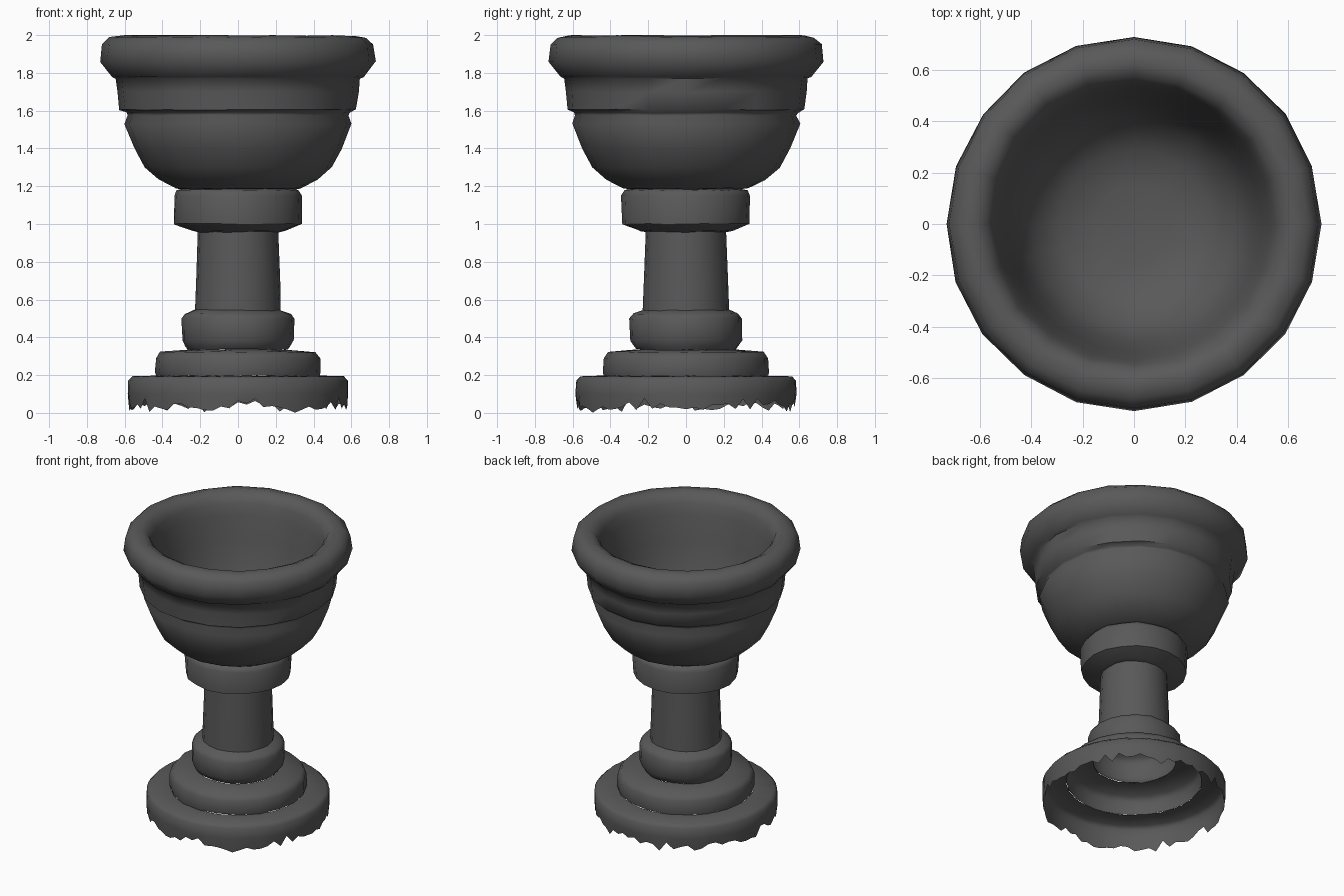
import bpy, bmesh, math, random

if "Cube" in bpy.data.objects:
    bpy.data.objects.remove(bpy.data.objects["Cube"])

random.seed(4)
stone = bpy.data.materials.new("dark grey stone")
stone.diffuse_color = (0.1, 0.1, 0.1, 1)
stone.use_nodes = True
stone.node_tree.nodes["Principled BSDF"].inputs["Base Color"].default_value = stone.diffuse_color


def lathe(name, profile, sides=20, jitter=0.004, jagged=()):
    """Spin (radius, z) points, outside bottom to top; rows in jagged get a ragged z."""
    bm = bmesh.new()
    ragged = [random.uniform(0.01, 0.05) + random.choice((0, 0, 0.03, -0.01))
              for _ in range(sides)]
    rows = []
    for i, (r, z) in enumerate(profile):
        if r == 0:
            rows.append([bm.verts.new((0, 0, z))] * sides)
            continue
        row = []
        for k in range(sides):
            a = math.tau * k / sides
            rr = r + random.uniform(-jitter, jitter)
            zz = ragged[k] if i in jagged else z + random.uniform(-jitter, jitter)
            row.append(bm.verts.new((rr * math.cos(a), rr * math.sin(a), zz)))
        rows.append(row)
    for lo, hi in zip(rows, rows[1:]):
        for k in range(sides):
            n = (k + 1) % sides
            quad = list(dict.fromkeys((lo[k], lo[n], hi[n], hi[k])))
            bm.faces.new(quad)
    me = bpy.data.meshes.new(name)
    bm.to_mesh(me)
    bm.free()
    me.materials.append(stone)
    ob = bpy.data.objects.new(name, me)
    bpy.context.collection.objects.link(ob)
    bpy.ops.object.select_all(action='DESELECT')
    ob.select_set(True)
    bpy.context.view_layer.objects.active = ob
    bpy.ops.object.shade_smooth_by_angle(angle=math.radians(60))
    return ob


# Foot: thin open shell with a ragged lower edge
lathe("foot", [(0.578, 0.03), (0.584, 0.10), (0.582, 0.17), (0.56, 0.193),
               (0.43, 0.196)], sides=80, jitter=0.002, jagged=(0,))

# Second step of the base, hollow below
lathe("base_step", [(0.434, 0.196), (0.438, 0.215), (0.436, 0.29), (0.41, 0.322),
                    (0.262, 0.335)], jitter=0.003)

# Collar under the stem
lathe("lower_collar", [(0.262, 0.335), (0.275, 0.35), (0.295, 0.385), (0.297, 0.50),
                       (0.28, 0.525), (0.226, 0.545)])

# Tapered stem
lathe("stem", [(0.228, 0.54), (0.222, 0.70), (0.213, 0.962)], jitter=0.002)

# Collar under the bowl
lathe("upper_collar", [(0.21, 0.957), (0.25, 0.965), (0.335, 1.0), (0.341, 1.15),
                       (0.325, 1.18), (0.29, 1.188)])

# Bowl: rounded belly, band, heavy lip and hollow interior
lathe("bowl", [(0.29, 1.183), (0.33, 1.19), (0.42, 1.235), (0.495, 1.30), (0.55, 1.40),
               (0.603, 1.53), (0.585, 1.575), (0.592, 1.59), (0.627, 1.605),
               (0.637, 1.70), (0.645, 1.77), (0.665, 1.78), (0.728, 1.86),
               (0.718, 1.95), (0.68, 1.988), (0.62, 1.998), (0.575, 1.975),
               (0.55, 1.93), (0.53, 1.86), (0.50, 1.70), (0.46, 1.50),
               (0.40, 1.36), (0.29, 1.27), (0.15, 1.245), (0, 1.24)], jitter=0.003)
